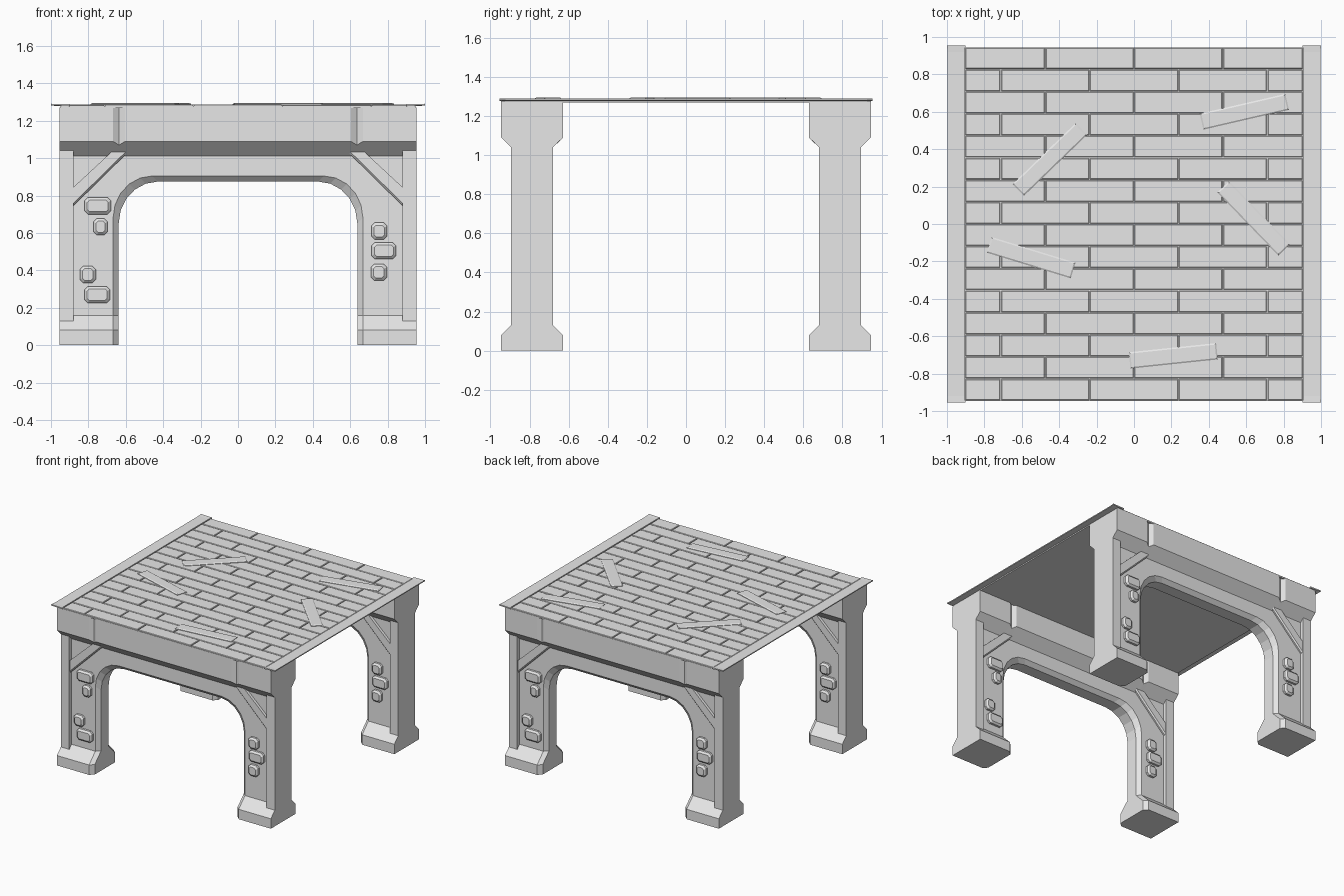
import bpy, bmesh, math, random
from mathutils import Matrix, Vector

random.seed(4)
if "Cube" in bpy.data.objects:
    bpy.data.objects.remove(bpy.data.objects["Cube"])

grey = bpy.data.materials.new("plain_grey")
grey.use_nodes = True
grey.diffuse_color = (0.8, 0.8, 0.8, 1)
grey.node_tree.nodes["Principled BSDF"].inputs["Base Color"].default_value = (0.8, 0.8, 0.8, 1)


def add_loft(bm, rings, place=None):
    """Join equal-length rings of points into a closed solid."""
    place = place or Matrix()
    loops = [[bm.verts.new(place @ Vector(p)) for p in ring] for ring in rings]
    n = len(loops[0])
    for a, b in zip(loops, loops[1:]):
        for i in range(n):
            j = (i + 1) % n
            bm.faces.new((a[i], a[j], b[j], b[i]))
    bm.faces.new(loops[0])
    bm.faces.new(loops[-1])


def finish(name, bm):
    bmesh.ops.recalc_face_normals(bm, faces=bm.faces)
    mesh = bpy.data.meshes.new(name)
    bm.to_mesh(mesh)
    bm.free()
    mesh.materials.append(grey)
    obj = bpy.data.objects.new(name, mesh)
    bpy.context.scene.collection.objects.link(obj)
    return obj


def solid(name, rings, place=None):
    bm = bmesh.new()
    add_loft(bm, rings, place)
    return finish(name, bm)


def rect(cx, cy, hx, hy, z):
    return [(cx - hx, cy - hy, z), (cx + hx, cy - hy, z),
            (cx + hx, cy + hy, z), (cx - hx, cy + hy, z)]


def octagon(cx, cz, hx, hz, y, cut):
    """Rectangle with cut corners, standing in the x-z plane."""
    half = [(hx, -hz + cut), (hx, hz - cut), (hx - cut, hz), (cut - hx, hz)]
    return [(cx + s * x, y, cz + s * z) for s in (1, -1) for x, z in half]


def arch_ring(half, top, y):
    """Wall outline with the rounded doorway taken out of its lower edge."""
    radius_x, radius_z = 0.21, 0.225
    side = [(half, 0)]
    for i in range(6):
        a = math.radians(18 * i)
        side.append((half - radius_x + radius_x * math.cos(a),
                     top - radius_z + radius_z * math.sin(a)))
    path = side + [(-x, z) for x, z in reversed(side)]
    path += [(-0.9, 0), (-0.9, 1.2), (0.9, 1.2), (0.9, 0)]
    return [(x, y, z) for x, z in path]


def base_ring(x, inset):
    w, n = 0.158 - inset, 0.078 - inset
    return [(x, -w, 0), (x, -w, 0.08), (x, -n, 0.16),
            (x, n, 0.16), (x, w, 0.08), (x, w, 0)]


def beam_ring(x, inset):
    w = 0.158 - inset
    return [(x, -w, 1.27), (x, -w, 1.09 - inset), (x, -0.078, 1.012),
            (x, 0.078, 1.012), (x, w, 1.09 - inset), (x, w, 1.27)]


# x, z, width and height of the raised stones
stones = [(-0.75, 0.745, 0.14, 0.09), (-0.735, 0.633, 0.075, 0.09),
          (-0.803, 0.378, 0.085, 0.09), (-0.753, 0.27, 0.135, 0.09),
          (0.755, 0.61, 0.085, 0.09), (0.78, 0.505, 0.13, 0.09),
          (0.753, 0.39, 0.085, 0.09)]

# Two matching arch frames
for frame, centre in (("front", -0.787), ("back", 0.787)):
    move = Matrix.Translation((0, centre, 0))

    # Wall with a chamfered doorway
    solid(frame + "_arch_wall", [
        arch_ring(0.668, 0.905, -0.078), arch_ring(0.638, 0.875, -0.048),
        arch_ring(0.638, 0.875, 0.048), arch_ring(0.668, 0.905, 0.078)], move)

    # Beam with two shallow grooves
    cuts = [(0.955, 0), (0.668, 0), (0.636, 0.02), (0.604, 0)]
    stations = [(-x, d) for x, d in cuts] + cuts[::-1]
    solid(frame + "_beam", [beam_ring(x, d) for x, d in stations], move)

    for side, s in (("left", 1), ("right", -1)):
        # Foot block
        solid(f"{frame}_{side}_foot", [
            base_ring(s * 0.955, 0), base_ring(s * 0.668, 0),
            base_ring(s * 0.638, 0.03)], move)
        # Corner post
        solid(f"{frame}_{side}_post", [
            rect(s * 0.9175, 0, 0.0375, 0.108, 0.05),
            rect(s * 0.9175, 0, 0.0375, 0.108, 1.1)], move)

    # Details on both faces, turned half round for the second face
    for face, turn in (("near", 0), ("far", math.pi)):
        place = move @ Matrix.Rotation(turn, 4, "Z")
        bm = bmesh.new()
        for x, z, w, h in stones:
            add_loft(bm, [octagon(x, z, w / 2, h / 2, -0.07, 0.018),
                          octagon(x, z, w / 2, h / 2, -0.095, 0.018),
                          octagon(x, z, w / 2 - 0.014, h / 2 - 0.014, -0.108, 0.012)], place)
        finish(f"{frame}_{face}_stones", bm)

        # Diagonal corner braces
        bm = bmesh.new()
        for s in (1, -1):
            def brace(y, low):
                pts = [(0.885, 0.84), (0.885, 0.74 + low),
                       (0.585 + low, 1.035), (0.675, 1.035)]
                return [(s * x, y, z) for x, z in pts]
            add_loft(bm, [brace(-0.07, 0), brace(-0.09, 0), brace(-0.1, 0.014)], place)
        finish(f"{frame}_{face}_braces", bm)

# Thin deck below the planks
solid("deck_underlay", [rect(0, 0, 0.95, 0.945, 1.269), rect(0, 0, 0.95, 0.945, 1.278)])

# Staggered rows of floor planks
bm = bmesh.new()
rows, edge, gap = 16, 0.905, 0.003
depth = 1.89 / rows
for row in range(rows):
    y = 0.945 - depth * (row + 0.5)
    shift = 0.2375 * (row % 2)
    joints = [-edge] + [k * 0.475 + shift for k in range(-2, 2)
                        if abs(k * 0.475 + shift) < 0.8] + [edge]
    for a, b in zip(joints, joints[1:]):
        cx, hx, hy = (a + b) / 2, (b - a) / 2 - gap, depth / 2 - gap
        top = 1.286 + random.uniform(-0.001, 0.001)
        add_loft(bm, [rect(cx, y, hx, hy, 1.272), rect(cx, y, hx, hy, top - 0.003),
                      rect(cx, y, hx - 0.003, hy - 0.003, top)])
finish("floor_planks", bm)

# Edge boards with slightly flared ends
for side, s in (("left", 1), ("right", -1)):
    def board(y, inner, outer, lift):
        return [(s * inner, y, 1.276 + lift), (s * outer, y, 1.281 + lift),
                (s * outer, y, 1.289 + lift), (s * inner, y, 1.287 + lift)]
    solid(side + "_edge_board", [
        board(-0.955, 0.9, 1.0, 0.002), board(-0.92, 0.907, 0.997, 0),
        board(0.92, 0.907, 0.997, 0), board(0.955, 0.9, 1.0, 0.002)])

# Loose boards lying on the floor
loose = [(-0.45, 0.345, 44), (0.59, 0.6, 13), (0.64, 0.03, -46),
         (-0.55, -0.18, -17), (0.21, -0.705, 6)]
for i, (x, y, angle) in enumerate(loose):
    place = Matrix.Translation((x, y, 0)) @ Matrix.Rotation(math.radians(angle), 4, "Z")
    solid(f"loose_board_{i + 1}", [
        rect(0, 0, 0.235, 0.044, 1.283), rect(0, 0, 0.235, 0.044, 1.29),
        rect(0, 0, 0.227, 0.036, 1.295)], place)
